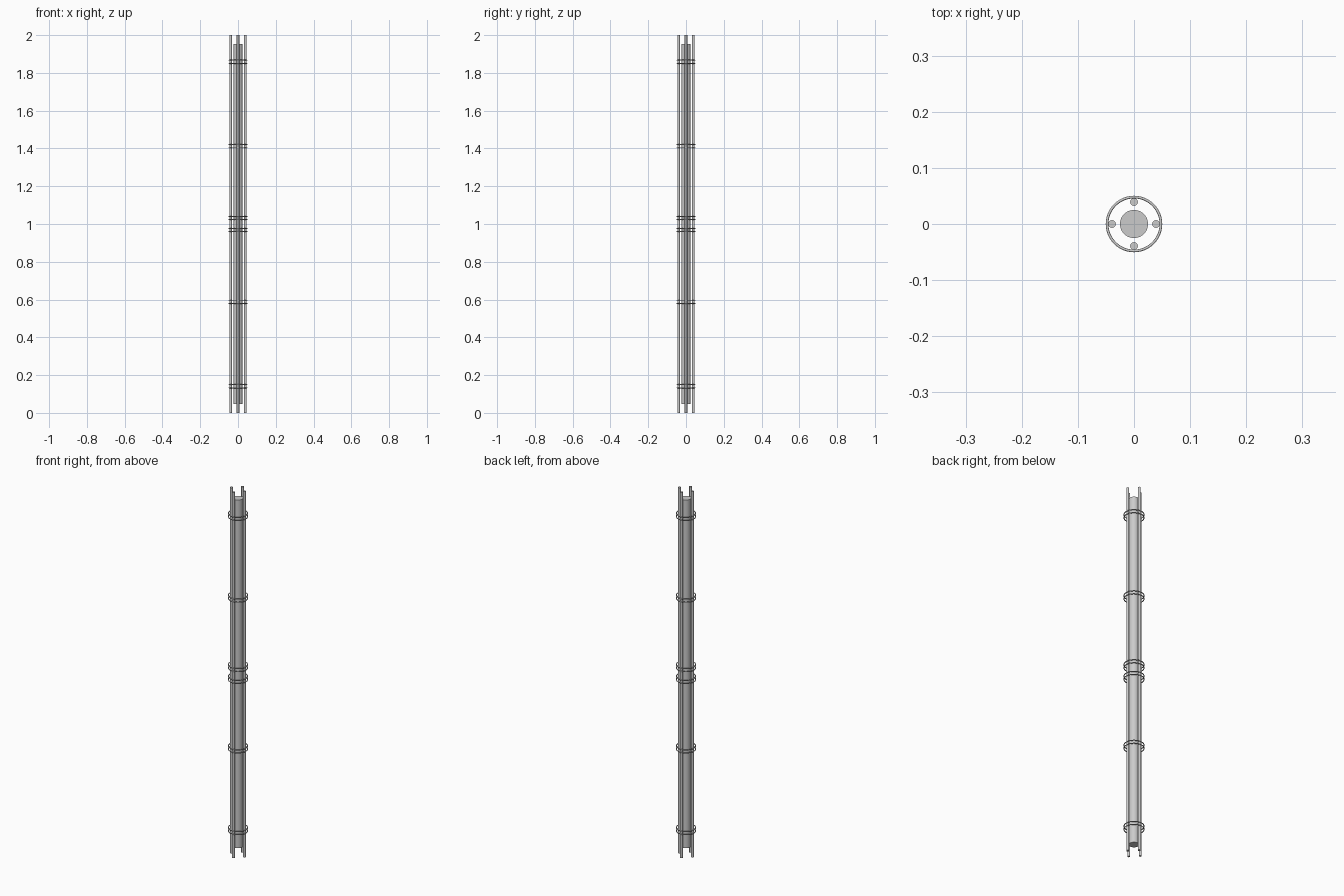
import bpy
import math

if "Cube" in bpy.data.objects:
    bpy.data.objects.remove(bpy.data.objects["Cube"])


def smooth(obj):
    bpy.ops.object.shade_smooth_by_angle(angle=math.radians(40))
    return obj


def cylinder(name, x, y, radius, z0, z1, sides):
    bpy.ops.mesh.primitive_cylinder_add(vertices=sides, radius=radius, depth=z1 - z0,
                                        location=(x, y, (z0 + z1) / 2))
    obj = bpy.context.object
    obj.name = name
    return smooth(obj)


def ring(name, z):
    bpy.ops.mesh.primitive_torus_add(major_radius=0.048, minor_radius=0.0024,
                                     major_segments=48, minor_segments=12,
                                     location=(0, 0, z))
    obj = bpy.context.object
    obj.name = name
    return smooth(obj)


# Central core
cylinder("core_tube", 0, 0, 0.025, 0.048, 1.952, 48)

# Four long outer rods
for i in range(4):
    a = i * math.pi / 2
    cylinder(f"outer_rod_{i + 1}", 0.0392 * math.cos(a), 0.0392 * math.sin(a),
             0.0068, 0, 2, 24)

# Paired binding rings, mirrored about the middle
n = 0
for offset in (0.032, 0.412, 0.859):
    for side in (-1, 1):
        for d in (-0.0083, 0.0083):
            n += 1
            ring(f"binding_ring_{n}", 1 + side * offset + d)
